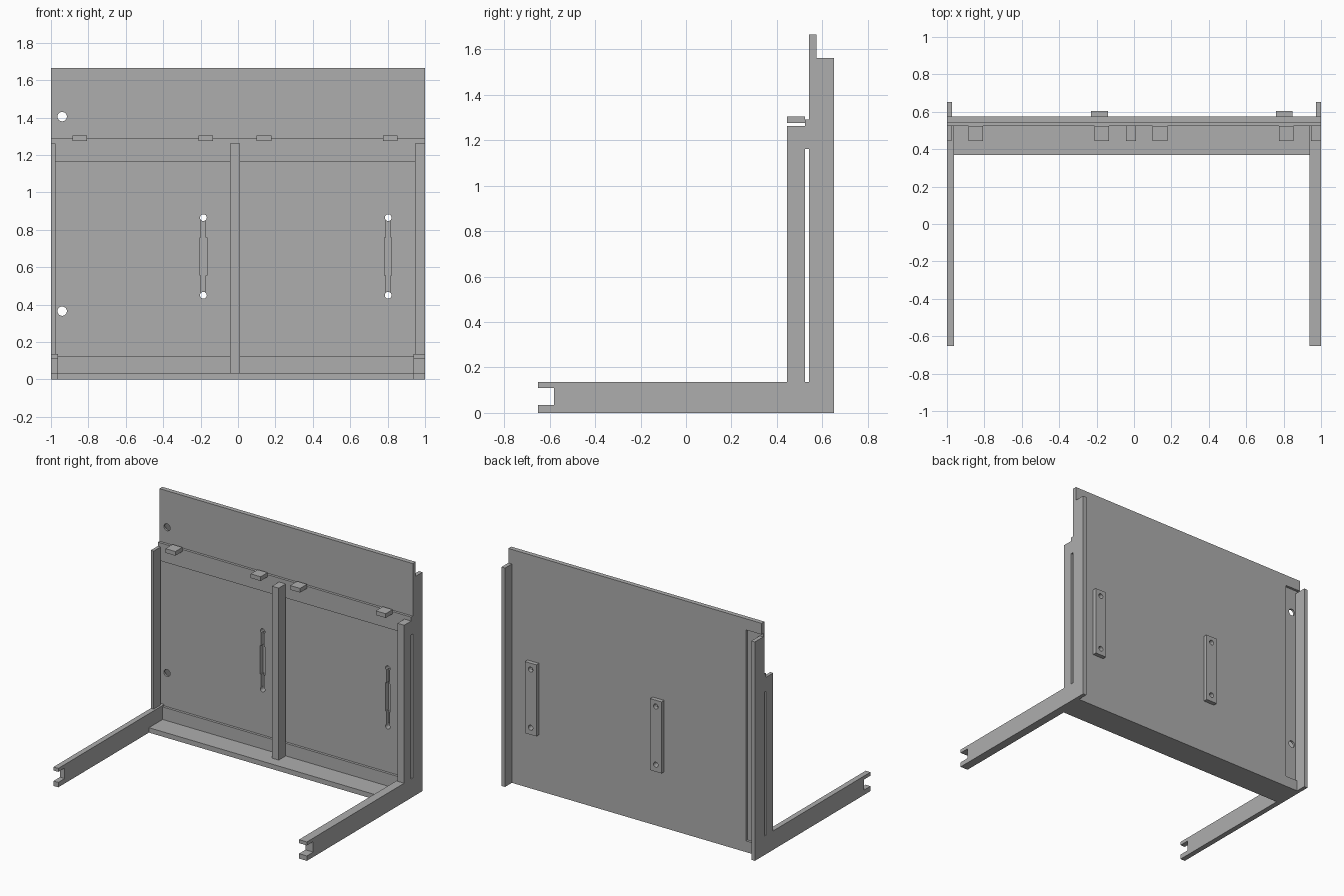
import bpy
import bmesh
from math import pi
from mathutils import Matrix

cube = bpy.data.objects.get("Cube")
if cube:
    bpy.data.objects.remove(cube, do_unlink=True)

grey = bpy.data.materials.new("plain grey")
grey.use_nodes = True
grey.diffuse_color = (0.42, 0.42, 0.42, 1)
grey.node_tree.nodes["Principled BSDF"].inputs["Base Color"].default_value = grey.diffuse_color


def finish(name, bm):
    bmesh.ops.recalc_face_normals(bm, faces=bm.faces)
    mesh = bpy.data.meshes.new(name)
    bm.to_mesh(mesh)
    bm.free()
    mesh.materials.append(grey)
    obj = bpy.data.objects.new(name, mesh)
    bpy.context.collection.objects.link(obj)
    return obj


def box(name, x, y, z):
    """Box from (low, high) ranges on each axis."""
    bm = bmesh.new()
    bmesh.ops.create_cube(bm, size=1)
    for v in bm.verts:
        v.co = [r[0] if c < 0 else r[1] for c, r in zip(v.co, (x, y, z))]
    return finish(name, bm)


def pin(x, z, radius):
    """Round cutter running along y."""
    bm = bmesh.new()
    matrix = Matrix.Translation((x, FRONT, z)) @ Matrix.Rotation(pi / 2, 4, 'X')
    bmesh.ops.create_cone(bm, cap_ends=True, segments=32, radius1=radius,
                          radius2=radius, depth=0.5, matrix=matrix)
    return finish("hole_cutter", bm)


def side_profile(name, x, points):
    """Extrude a (y, z) outline across the x range."""
    bm = bmesh.new()
    face = bm.faces.new([bm.verts.new((x[0], y, z)) for y, z in points])
    new = bmesh.ops.extrude_face_region(bm, geom=[face])["geom"]
    verts = [g for g in new if isinstance(g, bmesh.types.BMVert)]
    bmesh.ops.translate(bm, verts=verts, vec=(x[1] - x[0], 0, 0))
    return finish(name, bm)


def cut(obj, cutter):
    mod = obj.modifiers.new("cut", 'BOOLEAN')
    mod.operation, mod.solver, mod.object = 'DIFFERENCE', 'EXACT', cutter
    bpy.context.view_layer.objects.active = obj
    bpy.ops.object.modifier_apply(modifier=mod.name)
    bpy.data.objects.remove(cutter, do_unlink=True)


FRONT, BACK = 0.542, 0.575      # panel faces
RAIL = 0.524                    # front of the battens
POST = (0.445, RAIL)            # depth of posts and blocks

# Upright panel with a shallow channel along one back edge
panel = box("back_panel", (-1, 1), (FRONT, BACK), (0, 1.665))
cut(panel, box("channel_cutter", (-1.1, -0.875), (BACK - 0.018, 0.7), (0.08, 1.585)))
for z in (0.365, 1.405):
    cut(panel, pin(-0.94, z, 0.025))

# Stepped slots in the panel, each backed by a drilled plate
for side, x in (("right", -0.185), ("left", 0.803)):
    plate = box(side + "_backing_plate", (x - 0.045, x + 0.045), (BACK, 0.605), (0.40, 0.91))
    for half, z in ((0.012, (0.45, 0.865)), (0.019, (0.555, 0.758))):
        cut(panel, box("slot_cutter", (x - half, x + half), (0.5, 0.7), z))
    for z in (0.45, 0.865):
        for part in (panel, plate):
            cut(part, pin(x, z, 0.018))

# Horizontal battens and floor sill
box("upper_batten", (-1, 1), (RAIL, FRONT), (1.162, 1.29))
box("lower_batten", (-0.965, 0.94), (RAIL, FRONT), (0, 0.125))
box("floor_sill", (-0.965, 0.94), (0.37, RAIL), (0, 0.035))

# Posts
box("centre_post", (-0.043, 0.01), POST, (0.035, 1.262))
box("right_post", (-1, -0.977), POST, (0.13, 1.262))
box("left_post", (0.947, 1), POST, (0.13, 1.262))

# Small blocks on the upper batten
for i, x in enumerate((-0.845, -0.172, 0.139, 0.815)):
    box(f"top_block_{i + 1}", (x - 0.039, x + 0.039), POST, (1.275, 1.305))

# Notched feet and rear flanges
foot = [(-0.652, 0), (FRONT, 0), (FRONT, 0.135), (-0.652, 0.135), (-0.652, 0.11),
        (-0.58, 0.11), (-0.58, 0.035), (-0.652, 0.035)]
side_profile("right_foot", (-1, -0.962), foot)
side_profile("left_foot", (0.938, 1), foot)
box("right_rear_flange", (-1, -0.972), (BACK - 0.018, 0.652), (0, 1.562))
box("left_rear_flange", (0.972, 1), (BACK, 0.652), (0, 1.562))
